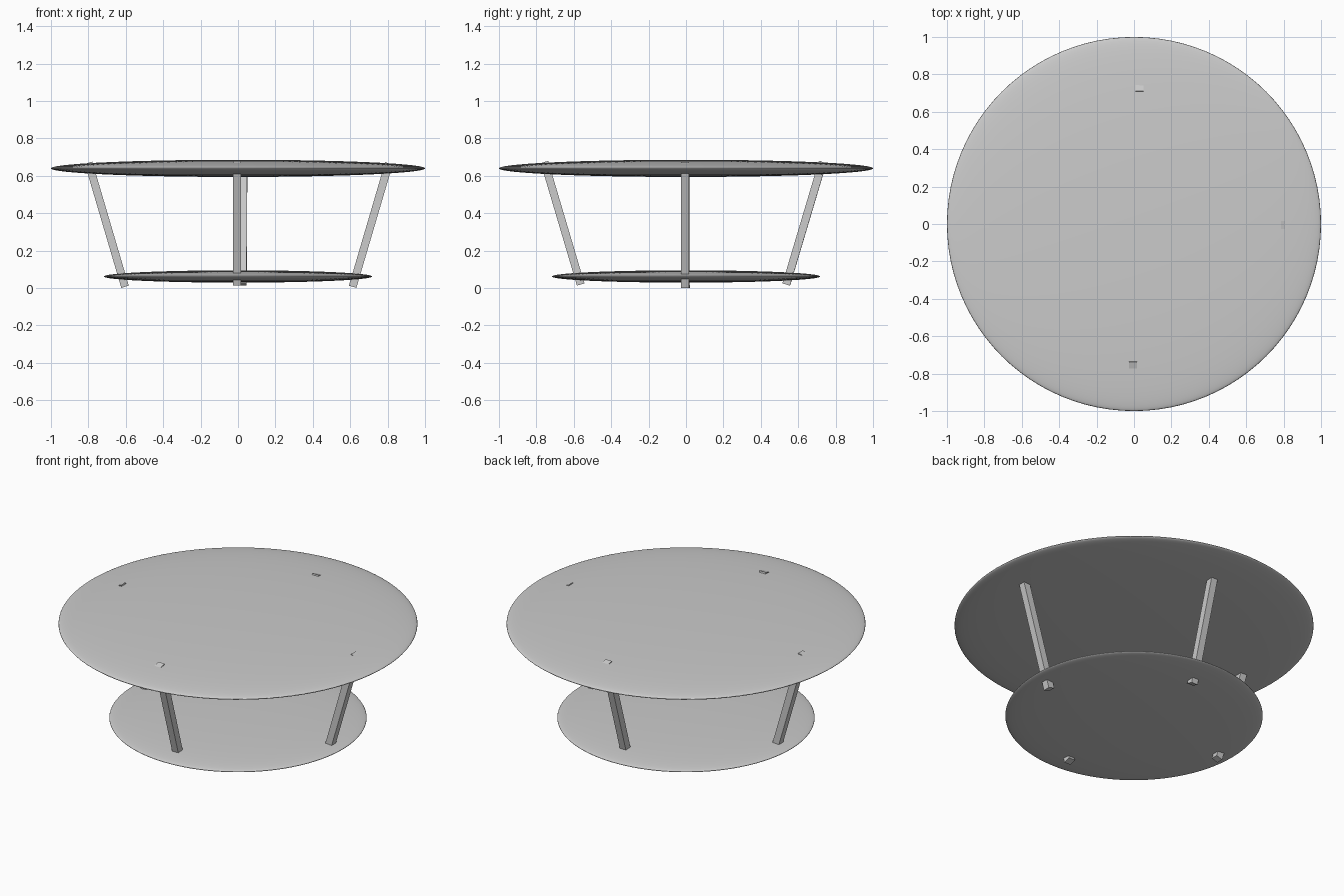
import bpy
from mathutils import Vector, Matrix

if "Cube" in bpy.data.objects:
    bpy.data.objects.remove(bpy.data.objects["Cube"])


def disc(name, radius, half_height, z):
    # Flattened sphere with a lens-like edge
    bpy.ops.mesh.primitive_uv_sphere_add(segments=96, ring_count=48, radius=1, location=(0, 0, z))
    ob = bpy.context.object
    ob.name = name
    ob.scale = (radius, radius, half_height)
    bpy.ops.object.transform_apply(location=False, rotation=False, scale=True)
    bpy.ops.object.shade_smooth()
    return ob


def leg(name, bottom, top, width=0.042):
    # Square bar between two points, ends cut square to its own axis
    a, b = Vector(bottom), Vector(top)
    axis = (b - a).normalized()
    outward = Vector((axis.x, axis.y, 0)).normalized()
    side = axis.cross(outward).normalized()
    inner = side.cross(axis)
    rot = Matrix((inner, side, axis)).transposed().to_4x4()
    bpy.ops.mesh.primitive_cube_add(size=1)
    ob = bpy.context.object
    ob.name = name
    ob.matrix_world = (Matrix.Translation((a + b) / 2) @ rot
                       @ Matrix.Diagonal((width, width, (b - a).length, 1)))
    return ob


# Table top and lower shelf
disc("table_top", 1.0, 0.046, 0.64)
disc("lower_shelf", 0.717, 0.033, 0.062)

# Four legs splaying outward, passing through both discs
leg("left_leg", (-0.604, 0.0, 0.007), (-0.799, 0.0, 0.67))
leg("right_leg", (0.613, -0.005, 0.007), (0.807, -0.005, 0.667))
leg("front_leg", (-0.005, -0.563, 0.019), (-0.005, -0.757, 0.674))
leg("back_leg", (0.025, 0.536, 0.019), (0.029, 0.731, 0.674))
